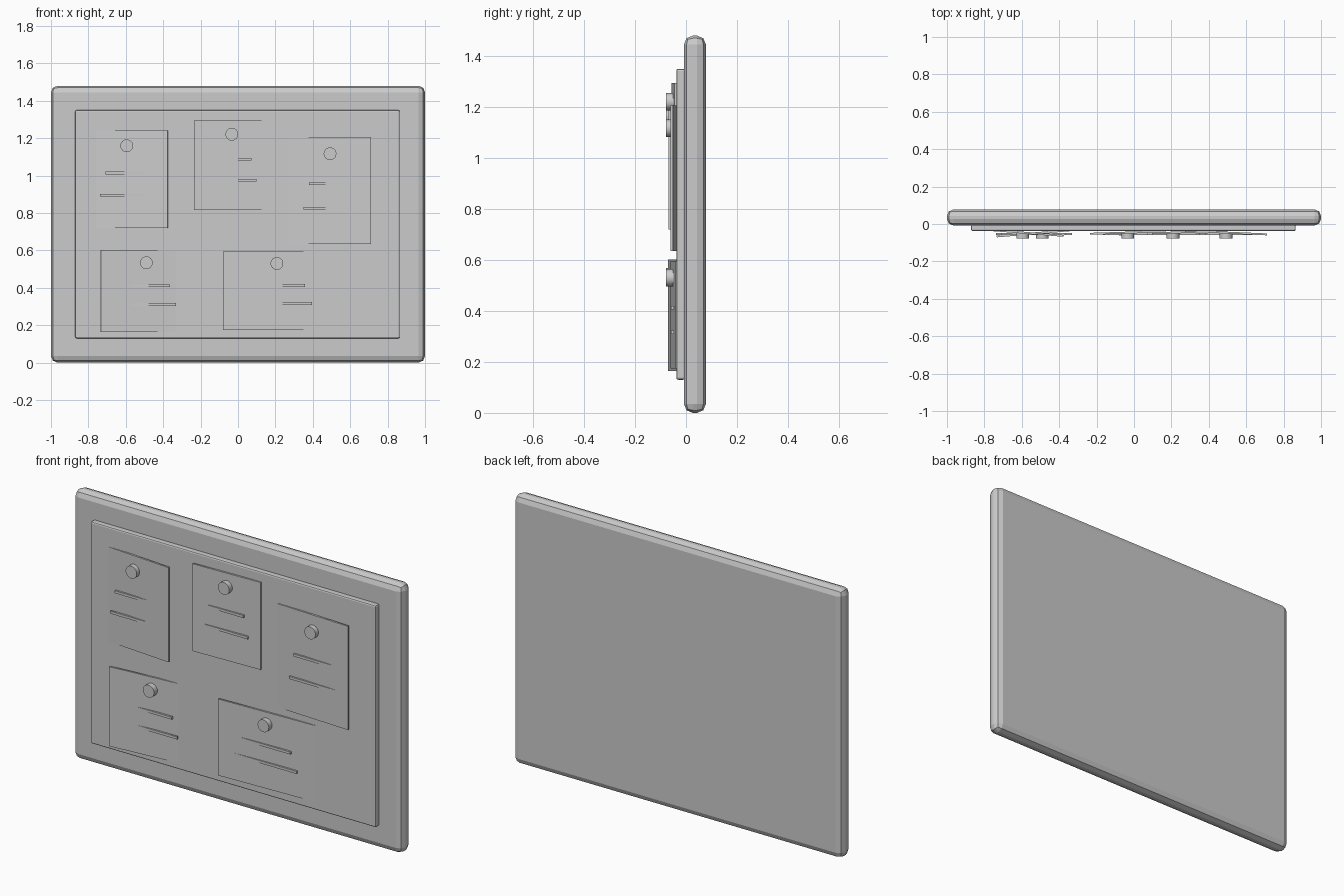
import bpy
from math import radians, pi

if "Cube" in bpy.data.objects:
    bpy.data.objects.remove(bpy.data.objects["Cube"])


def box(name, center, size, yaw=0.0, bevel=0.0, segments=1):
    """Box given by centre and full size, optionally yawed about z and bevelled."""
    bpy.ops.mesh.primitive_cube_add(size=1, location=center, rotation=(0, 0, radians(yaw)))
    obj = bpy.context.object
    obj.name = name
    obj.scale = size
    bpy.ops.object.transform_apply(location=False, rotation=False, scale=True)
    if bevel:
        mod = obj.modifiers.new("edge_bevel", 'BEVEL')
        mod.width = bevel
        mod.segments = segments
    return obj


def pin(name, x, z):
    """Flat round pin head facing the front."""
    bpy.ops.mesh.primitive_cylinder_add(vertices=24, radius=0.034, depth=0.03,
                                        location=(x, -0.063, z), rotation=(pi / 2, 0, 0))
    obj = bpy.context.object
    obj.name = name
    bpy.ops.object.shade_smooth_by_angle(angle=radians(40))


# Backing board with rounded rim
box("board_frame", (0, 0.035, 0.74), (2.0, 0.086, 1.48), bevel=0.035, segments=2)

# Raised pin surface
box("pin_surface", (-0.003, -0.021, 0.74), (1.735, 0.034, 1.22), bevel=0.008, segments=2)

# Notes: centre x, centre z, width, height, yaw in degrees
notes = [
    (-0.595, 0.980, 0.440, 0.520, -4.5),
    (-0.033, 1.055, 0.405, 0.480, 1.8),
    (0.492, 0.920, 0.437, 0.570, -2.5),
    (-0.490, 0.383, 0.490, 0.437, 4.8),
    (0.208, 0.385, 0.575, 0.420, 2.0),
]
for i, (x, z, w, h, yaw) in enumerate(notes, 1):
    # Paper sheet
    box(f"note_{i}", (x, -0.046, z), (w, 0.01, h), yaw)
    # Two written lines
    for j, (dz, k) in enumerate(((0.065, 0.52), (-0.165, 0.65)), 1):
        box(f"note_{i}_line_{j}", (x, -0.053, z + dz * h), (w * k, 0.010, 0.014))
    # Pin head
    pin(f"pin_{i}", x, z + 0.345 * h)
